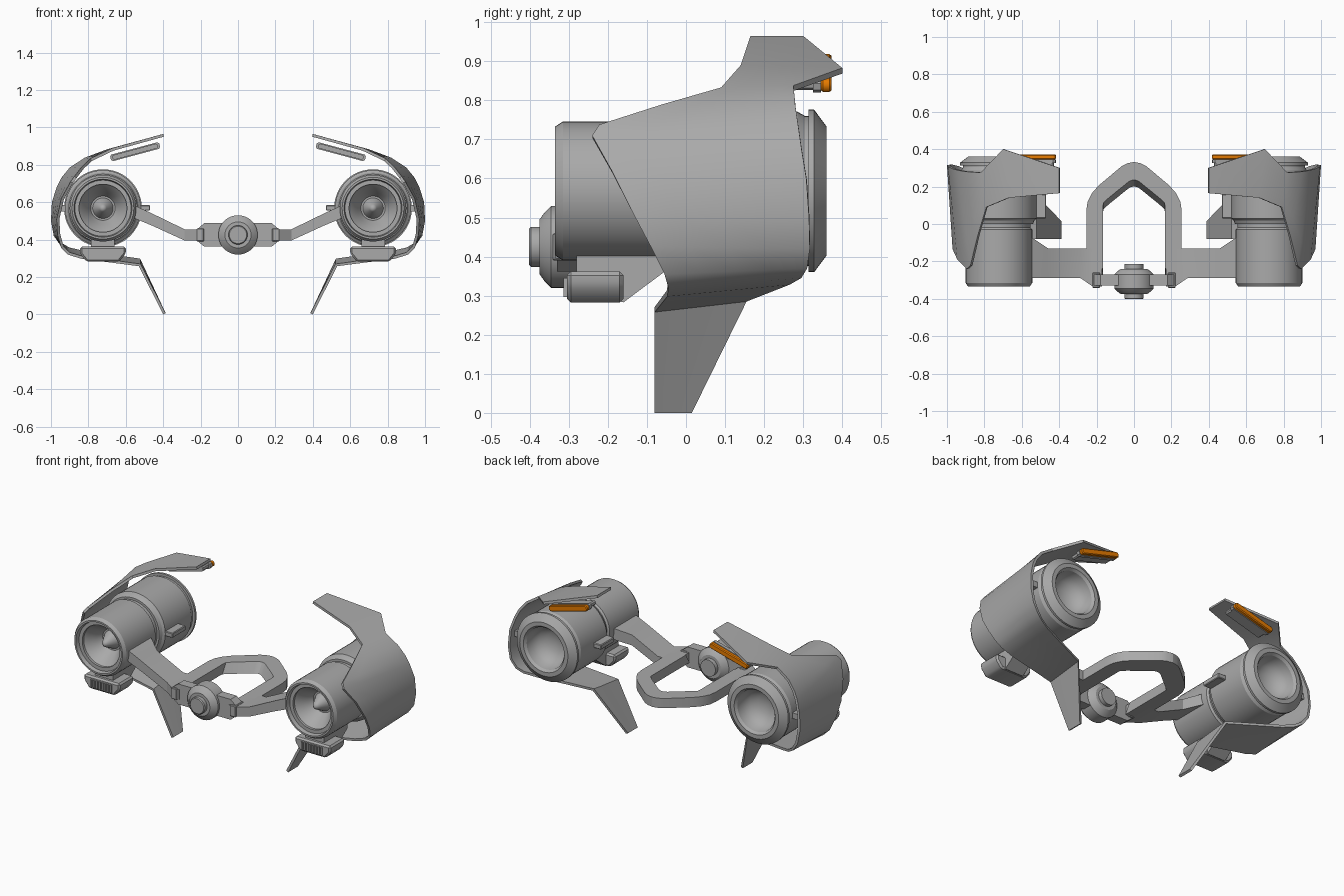
import bpy, bmesh, math
from mathutils import Vector

if "Cube" in bpy.data.objects:
    bpy.data.objects.remove(bpy.data.objects["Cube"])


def material(name, rgb):
    m = bpy.data.materials.new(name)
    m.diffuse_color = (*rgb, 1)
    m.use_nodes = True
    m.node_tree.nodes["Principled BSDF"].inputs["Base Color"].default_value = m.diffuse_color
    return m


GRAY = material("metal_gray", (0.40, 0.40, 0.40))
ORANGE = material("light_orange", (0.80, 0.20, 0.0))


def finish(bm, name, mat=GRAY, mirror=True, bevel=0, thick=0, fix=True):
    if fix:
        bmesh.ops.recalc_face_normals(bm, faces=bm.faces)
    me = bpy.data.meshes.new(name)
    bm.to_mesh(me)
    bm.free()
    ob = bpy.data.objects.new(name, me)
    bpy.context.collection.objects.link(ob)
    me.materials.append(mat)
    bpy.context.view_layer.objects.active = ob
    for o in bpy.context.selected_objects:
        o.select_set(False)
    ob.select_set(True)
    if thick:
        s = ob.modifiers.new("thickness", 'SOLIDIFY')
        s.thickness, s.offset = thick, -1
    if bevel:
        b = ob.modifiers.new("bevel", 'BEVEL')
        b.width, b.segments = bevel, 1
    if mirror:
        ob.modifiers.new("mirror", 'MIRROR')
    for m in list(ob.modifiers):
        bpy.ops.object.modifier_apply(modifier=m.name)
    bpy.ops.object.shade_smooth_by_angle(angle=math.radians(28))
    return ob


def prism(name, pts, a, b, axis='y', **kw):
    """Extrude a 2D outline from a to b: axis y takes (x, z), axis x takes (y, z)."""
    bm = bmesh.new()
    place = (lambda p, d: (p[0], d, p[1])) if axis == 'y' else (lambda p, d: (d, p[0], p[1]))
    lo = [bm.verts.new(place(p, a)) for p in pts]
    hi = [bm.verts.new(place(p, b)) for p in pts]
    bm.faces.new(lo)
    bm.faces.new(hi)
    n = len(pts)
    for i in range(n):
        bm.faces.new((lo[i], lo[(i + 1) % n], hi[(i + 1) % n], hi[i]))
    return finish(bm, name, **kw)


def box(name, x0, x1, y0, y1, z0, z1, **kw):
    return prism(name, [(x0, z0), (x1, z0), (x1, z1), (x0, z1)], y0, y1, **kw)


def loft(name, sections, **kw):
    """Skin between sections of four points each."""
    bm = bmesh.new()
    rings = [[bm.verts.new(p) for p in s] for s in sections]
    bm.faces.new(rings[0])
    bm.faces.new(rings[-1])
    for r, s in zip(rings, rings[1:]):
        for i in range(4):
            j = (i + 1) % 4
            bm.faces.new((r[i], r[j], s[j], s[i]))
    return finish(bm, name, **kw)


def lathe(name, prof, cx, cz, n=48, **kw):
    """Spin (radius, y) points about an axis along y."""
    bm = bmesh.new()
    rings = []
    for r, y in prof:
        k = 1 if r == 0 else n
        rings.append([bm.verts.new((cx + r * math.cos(math.tau * i / n), y,
                                    cz + r * math.sin(math.tau * i / n))) for i in range(k)])
    for a, b in zip(rings, rings[1:]):
        for i in range(n):
            j = (i + 1) % n
            q = [a[i % len(a)], a[j % len(a)], b[j % len(b)], b[i % len(b)]]
            bm.faces.new(list(dict.fromkeys(q)))
    return finish(bm, name, **kw)


PX, PZ = 0.722, 0.568

# Engine pods: intake with spinner, stepped body, rear nozzle bowl
lathe("engine_pod", [
    (0, -0.29), (0.02, -0.27), (0.055, -0.20), (0.065, -0.20), (0.085, -0.235), (0.11, -0.275),
    (0.128, -0.295), (0.128, -0.31), (0.15, -0.31), (0.155, -0.335), (0.165, -0.335),
    (0.178, -0.315), (0.178, -0.03), (0.168, -0.02), (0.168, 0.0), (0.182, 0.0), (0.19, 0.02),
    (0.203, 0.03), (0.203, 0.285), (0.192, 0.305), (0.192, 0.314), (0.208, 0.314), (0.208, 0.328),
    (0.165, 0.36), (0.14, 0.36), (0.128, 0.345), (0.122, 0.30), (0.10, 0.265), (0.06, 0.24),
    (0, 0.23)], PX, PZ)

# Curved armour shell with top fin and lower leg: front edge and rear edge points
front = [(.40, .165, .965), (.67, .14, .89), (.79, .09, .833), (.835, -.06, .79),
         (.875, -.222, .738), (.895, -.24, .71), (.945, -.19, .62), (.97, -.135, .51),
         (.965, -.09, .425), (.945, -.055, .355), (.91, -.045, .32), (.84, -.048, .298),
         (.53, -.08, .258), (.40, -.08, 0)]
rear = [(.40, .30, .965), (.70, .40, .883), (.82, .275, .838), (.90, .28, .785),
        (.945, .288, .73), (.97, .295, .68), (.995, .308, .60), (1.0, .315, .50),
        (.985, .317, .42), (.95, .31, .37), (.91, .295, .345), (.84, .265, .328),
        (.53, .155, .285), (.40, .015, 0)]
bm = bmesh.new()
STEPS = 4
grid = [[bm.verts.new(Vector(f).lerp(Vector(r), t / STEPS)) for t in range(STEPS + 1)]
        for f, r in zip(front, rear)]
for a, b in zip(grid, grid[1:]):
    for t in range(STEPS):
        bm.faces.new((a[t], b[t], b[t + 1], a[t + 1]))
finish(bm, "armour_shell", thick=0.015, fix=False)

# Small brackets on the pod: inner rail and outer stud to the shell
box("inner_rail", 0.47, 0.535, 0.03, 0.16, 0.555, 0.585, bevel=0.004)
box("outer_stud", 0.91, 0.98, 0.18, 0.28, 0.55, 0.585)


# Light bar under the top fin
def slanted(half, thick):
    ca, sa = math.cos(math.radians(-15)), math.sin(math.radians(-15))
    c = thick * 0.5
    o = [(half, thick - c), (half - c, thick), (c - half, thick), (-half, thick - c),
         (-half, c - thick), (c - half, -thick), (half - c, -thick), (half, c - thick)]
    return [(0.55 + u * ca - v * sa, 0.870 + u * sa + v * ca) for u, v in o]


prism("light_housing", slanted(0.136, 0.018), 0.325, 0.346)
prism("light_mount", slanted(0.125, 0.013), 0.27, 0.33)
prism("light_bar", slanted(0.136, 0.0175), 0.346, 0.372, mat=ORANGE, bevel=0.005)

# Vented box under each pod, with pylon and slats
prism("vent_box", [(.60, .362), (.845, .362), (.845, .325), (.81, .282), (.635, .282), (.60, .325)],
      -0.305, -0.16, bevel=0.01)
prism("vent_pylon", [(-.28, .31), (-.16, .283), (-.05, .365), (-.05, .41), (-.28, .41)],
      0.66, 0.785, axis='x')
for i in range(8):
    x = 0.655 + i * 0.0191
    box("vent_slat", x - 0.005, x + 0.005, -0.313, -0.30, 0.297, 0.345)


# Arms from the centre yoke to the pods
def section(x, y0, y1, z0, z1):
    return [(x, y0, z0), (x, y1, z0), (x, y1, z1), (x, y0, z1)]


loft("side_arm", [section(.17, -.335, -.13, .395, .455), section(.22, -.335, -.13, .395, .455),
                  section(.285, -.29, -.13, .395, .455), section(.46, -.29, -.13, .475, .54),
                  section(.58, -.29, -.05, .525, .595)])


# Rear loop of the yoke, inner wall sloping at the apex
def loop_section(xo, yo, xi, yi):
    return [(xo, yo, .455), (xo, yo, .395), (xi, yi - .035, .395), (xi, yi, .455)]


loft("yoke_loop", [loop_section(*s) for s in [
    (.255, -.28, .165, -.235), (.255, .07, .165, .08), (.248, .12, .165, .10),
    (.225, .165, .163, .115), (.19, .205, .135, .14), (.065, .31, .03, .225),
    (.035, .325, .015, .233), (0, .332, 0, .236)]])

# Centre bar with clamps and the round hub
prism("centre_bar", [(-.22, .395), (-.18, .362), (.18, .362), (.22, .395),
                     (.22, .455), (.18, .488), (-.18, .488), (-.22, .455)],
      -0.33, -0.27, mirror=False)
box("bar_clamp", 0.182, 0.222, -0.342, -0.26, 0.39, 0.46, bevel=0.004)
lathe("centre_hub", [(0, -.402), (.046, -.402), (.051, -.397), (.051, -.375), (.07, -.375),
                     (.088, -.362), (.105, -.345), (.105, -.27), (.088, -.252), (.07, -.24),
                     (.051, -.24), (.051, -.215), (0, -.215)], 0, 0.425, mirror=False)
